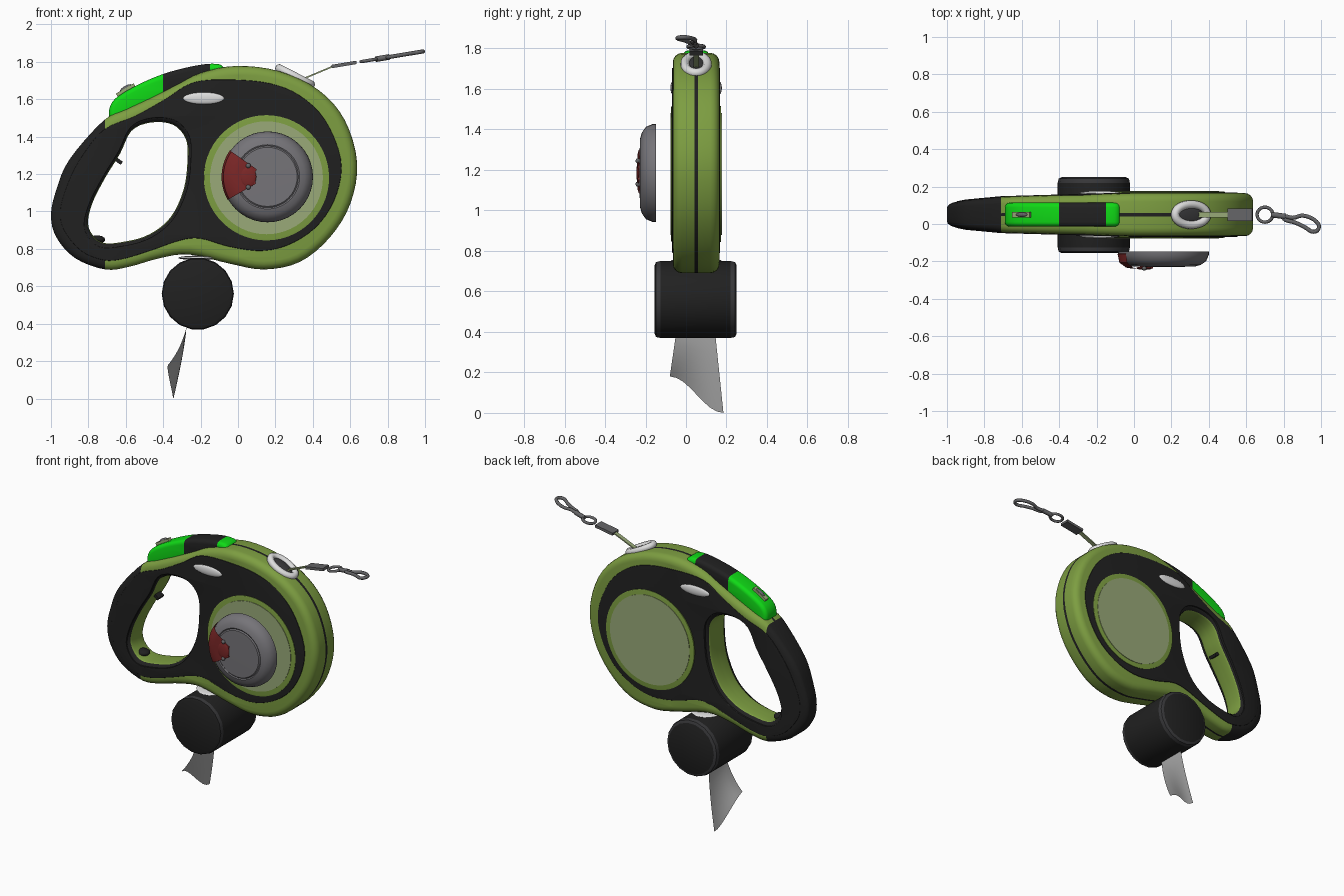
import bpy, bmesh, math
from mathutils import Matrix, Vector

if "Cube" in bpy.data.objects:
    bpy.data.objects.remove(bpy.data.objects["Cube"])

MID = 0.05   # y of the casing's middle plane
HALF = 0.115  # half thickness of the casing


def material(name, r, g, b):
    m = bpy.data.materials.new(name)
    m.use_nodes = True
    m.diffuse_color = (r, g, b, 1)
    m.node_tree.nodes["Principled BSDF"].inputs["Base Color"].default_value = (r, g, b, 1)
    return m


GREEN = material("leaf green", .205, .342, .053)
PALE = material("pale green", .32, .40, .19)
BLACK = material("soft black", .015, .015, .015)
CHARCOAL = material("charcoal", .04, .04, .043)
BRIGHT = material("bright green", .005, .70, .008)
GRAY = material("lamp gray", .18, .175, .19)
WHITE = material("white", .72, .72, .72)
RED = material("dark red", .20, .02, .02)
METAL = material("metal gray", .13, .13, .135)
FILM = material("bag film", .42, .42, .42)


def finish(name, bm, mats, rule=None, angle=35):
    bmesh.ops.remove_doubles(bm, verts=bm.verts, dist=1e-5)
    bmesh.ops.recalc_face_normals(bm, faces=bm.faces)
    bm.normal_update()
    if rule:
        for f in bm.faces:
            f.material_index = rule(f.calc_center_median(), f.normal)
    me = bpy.data.meshes.new(name)
    bm.to_mesh(me)
    bm.free()
    for m in mats:
        me.materials.append(m)
    me.shade_smooth()
    me.set_sharp_from_angle(angle=math.radians(angle))
    ob = bpy.data.objects.new(name, me)
    bpy.context.collection.objects.link(ob)
    return ob


def smooth_loop(pts, n=4):
    """Closed Catmull-Rom curve through the points."""
    out, c = [], len(pts)
    for i in range(c):
        a, b, d, e = (Vector(pts[(i + k) % c]) for k in (-1, 0, 1, 2))
        for j in range(n):
            t = j / n
            out.append(.5 * (2 * b + (d - a) * t + (2 * a - 5 * b + 4 * d - e) * t * t
                             + (3 * b - a - 3 * d + e) * t ** 3))
    return out


def curve_mesh(cu):
    ob = bpy.data.objects.new("temp", cu)
    bpy.context.collection.objects.link(ob)
    dg = bpy.context.evaluated_depsgraph_get()
    me = bpy.data.meshes.new_from_object(ob.evaluated_get(dg))
    bm = bmesh.new()
    bm.from_mesh(me)
    for f in bm.faces:
        f.material_index = 0
    bpy.data.objects.remove(ob)
    bpy.data.meshes.remove(me)
    return bm


def slab(name, loops, half, bevel, mats, rule=None, cuts_x=(), cuts_y=(), taper=None):
    """Bevelled plate in the xz plane, centred on the casing's middle."""
    cu = bpy.data.curves.new("temp", 'CURVE')
    cu.dimensions, cu.fill_mode = '2D', 'BOTH'
    cu.extrude, cu.bevel_depth, cu.bevel_resolution, cu.offset = half - bevel, bevel, 3, -bevel
    for loop in loops:
        s = cu.splines.new('POLY')
        s.points.add(len(loop) - 1)
        for p, q in zip(s.points, loop):
            p.co = (q[0], q[1], 0, 1)
        s.use_cyclic_u = True
    bm = curve_mesh(cu)
    for v in bm.verts:
        v.co = (v.co.x, v.co.z, v.co.y)
    bmesh.ops.remove_doubles(bm, verts=bm.verts, dist=1e-5)
    for axis, cuts in ((0, cuts_x), (1, cuts_y)):
        for c in cuts:
            co, no = Vector(), Vector()
            co[axis], no[axis] = c, 1
            bmesh.ops.bisect_plane(bm, geom=bm.verts[:] + bm.edges[:] + bm.faces[:],
                                   plane_co=co, plane_no=no)
    for v in bm.verts:
        v.co.y = MID + v.co.y * (taper(v.co.x) if taper else 1)
    return finish(name, bm, mats, rule)


def lathe(name, profile, cx, cz, mats, rule=None, steps=40, start=0, sweep=360):
    """Revolve (radius, y) points about an axis along y."""
    bm = bmesh.new()
    a = math.radians(start)
    vs = [bm.verts.new((cx + r * math.cos(a), y, cz + r * math.sin(a))) for r, y in profile]
    es = [bm.edges.new(p) for p in zip(vs, vs[1:])]
    bmesh.ops.spin(bm, geom=vs + es, cent=(cx, 0, cz), axis=(0, -1, 0),
                   angle=math.radians(sweep), steps=steps)
    return finish(name, bm, mats, rule)


def ball(name, loc, size, mat, tilt=0):
    bm = bmesh.new()
    bmesh.ops.create_uvsphere(bm, u_segments=24, v_segments=12, radius=1, matrix=Matrix.Translation(loc)
                              @ Matrix.Rotation(tilt, 4, 'Y') @ Matrix.Diagonal((*size, 1)))
    return finish(name, bm, [mat])


def box(name, loc, size, mat, tilt=0):
    bm = bmesh.new()
    bmesh.ops.create_cube(bm, size=1, matrix=Matrix.Translation(loc)
                          @ Matrix.Rotation(tilt, 4, 'Y') @ Matrix.Diagonal((*size, 1)))
    return finish(name, bm, [mat])


def tube(name, pts, radius, mat, cyclic=False):
    cu = bpy.data.curves.new("temp", 'CURVE')
    cu.dimensions, cu.bevel_depth, cu.bevel_resolution = '3D', radius, 2
    cu.use_fill_caps = True
    s = cu.splines.new('POLY')
    s.points.add(len(pts) - 1)
    for p, q in zip(s.points, pts):
        p.co = (*q, 1)
    s.use_cyclic_u = cyclic
    return finish(name, curve_mesh(cu), [mat], angle=60)


# Casing with hand hole, tapering towards the grip
outline = smooth_loop([(-1, .98), (-.97, 1.12), (-.9, 1.28), (-.72, 1.485), (-.6, 1.545), (-.47, 1.605),
                       (-.33, 1.675), (-.2, 1.74), (-.01, 1.778), (.22, 1.75), (.43, 1.65), (.57, 1.49),
                       (.637, 1.26), (.6, 1.04), (.49, .86), (.33, .73), (.14, .69), (-.04, .72), (-.26, .77),
                       (-.42, .75), (-.58, .705), (-.71, .69), (-.87, .75), (-.97, .86)])
hole = smooth_loop([(-.8, .92), (-.78, 1.04), (-.71, 1.18), (-.63, 1.31), (-.57, 1.43), (-.47, 1.475),
                    (-.35, 1.465), (-.28, 1.39), (-.27, 1.28), (-.29, 1.12), (-.36, .97), (-.47, .88),
                    (-.6, .84), (-.73, .835)])
GRIP = -.71


def taper(x):
    knots = [(-1.01, .5), (-.9, .68), (GRIP, .83), (0, 1), (2, 1)]
    for (a, u), (b, v) in zip(knots, knots[1:]):
        if x <= b:
            return u + (v - u) * (x - a) / (b - a)


def casing_rule(c, n):
    if abs(n.y) < .98 and n.x * (c.x + .52) + n.z * (c.z - 1.15) < 0:
        return int(abs(n.y) > .35)          # hole wall green, its rounded rim dark
    seam = abs(c.y - MID) < .008
    return int(c.x < GRIP or seam)


slab("casing", [outline, hole], HALF, .045, [GREEN, BLACK], casing_rule,
     (-.9, GRIP, 0), (-.009, .009), taper)

# Dark side panels, one plate showing on both sides
panel = smooth_loop([(-.95, 1), (-.92, 1.12), (-.85, 1.27), (-.72, 1.435), (-.55, 1.51), (-.39, 1.6), (-.24, 1.69),
                     (-.04, 1.705), (.17, 1.685), (.33, 1.62), (.465, 1.49), (.55, 1.28), (.53, 1.1),
                     (.44, .94), (.3, .835), (.14, .79), (-.04, .81), (-.2, .855), (-.31, .845), (-.47, .79),
                     (-.62, .745), (-.72, .74), (-.84, .79), (-.93, .9)])
wide_hole = [(-.52 + (p.x + .52) * 1.07, 1.15 + (p.y - 1.15) * 1.07) for p in hole]
slab("side_panels", [panel, wide_hole], HALF + .004, .004, [BLACK], None, (-.9, GRIP, 0), (), taper)

# Round badges and white lozenges on both sides
CX, CZ = .152, 1.18
for side, word in ((-1, "front"), (1, "back")):
    y = MID + side * HALF
    lathe(word + "_badge_ring", [(0, y), (.335, y), (.335, y + side * .007), (.325, y + side * .009),
                                 (0, y + side * .009)], CX, CZ, [GREEN], steps=56)
    lathe(word + "_badge", [(0, y), (.302, y), (.302, y + side * .012), (0, y + side * .012)],
          CX, CZ, [PALE], steps=56)
    ball(word + "_lozenge", (-.183, y, 1.605), (.11, .012, .032), WHITE)

# Lamp held off the front badge
LX, LZ = .158, 1.185
lathe("lamp", [(0, -.147), (.243, -.147), (.242, -.165), (.228, -.198), (.2, -.218), (.172, -.226),
               (.165, -.222), (.158, -.228), (0, -.23)], LX, LZ, [GRAY])
lathe("lamp_switch", [(.07, -.225), (.07, -.239), (.165, -.239), (.2, -.233), (.236, -.207),
                      (.246, -.16), (.23, -.15)], LX, LZ, [RED], steps=14, start=145, sweep=65)
ball("switch_nub", (.055, -.236, LZ), (.043, .009, .055), RED)
for z in (LZ + .06, LZ - .055):
    ball("switch_bolt", (.055, -.238, z), (.013, .011, .013), METAL)

# Brake button on the top edge
button = smooth_loop([(-.69, 1.53), (-.66, 1.6), (-.55, 1.67), (-.4, 1.735), (-.25, 1.775), (-.14, 1.79),
                      (-.08, 1.775), (-.09, 1.71), (-.3, 1.65), (-.5, 1.56), (-.66, 1.49)])
slab("brake_button", [button], .064, .025, [BRIGHT, BLACK],
     lambda c, n: int(-.4 < c.x < -.15), (-.4, -.15))
box("button_latch", (-.6, MID, 1.648), (.11, .03, .022), PALE, math.radians(-30))
ball("latch_pin", (-.6, MID, 1.66), (.035, .012, .012), METAL, math.radians(-30))

# Small stops inside the hand hole
box("hole_stop", (-.642, MID, 1.272), (.05, .06, .02), BLACK, math.radians(35))
ball("hole_foot", (-.755, MID, .85), (.045, .04, .022), BLACK)

# Cord outlet
tilt = math.radians(27)
frame = Matrix.Translation((.305, MID, 1.722)) @ Matrix.Rotation(tilt, 4, 'Y')
ring = [frame @ Vector((.095 * math.cos(a), .055 * math.sin(a), 0))
        for a in (math.tau * i / 32 for i in range(32))]
tube("outlet_ring", ring, .023, WHITE, True)
ball("outlet_throat", (.305, MID, 1.722), (.085, .045, .012), CHARCOAL, tilt)


# Cord, sleeve, swivel ring and snap hook along one rising line
def rise(x, y):
    return Vector((x, y, 1.775 + (x - .5) * .165))


slope = -math.atan(.165)
box("cord", (.415, MID, 1.737), (.2, .028, .008), PALE, -math.atan(.42))
box("cord_sleeve", rise(.567, MID), (.135, .066, .018), METAL, slope)
tube("swivel_ring", [rise(.7 + .042 * math.cos(a), MID + .04 * math.sin(a))
                     for a in (math.tau * i / 24 for i in range(24))], .009, METAL, True)
tube("swivel_neck", [rise(.735, .05), rise(.81, .04)], .015, METAL)
hook = smooth_loop([(.8, .043), (.85, .033), (.9, .045), (.955, .028), (.988, -.005), (.98, -.035), (.95, -.04),
                    (.91, -.015), (.86, .008), (.81, .022)])
tube("snap_hook", [rise(*p) for p in hook], .011, METAL, True)

# Bag dispenser under the casing
lathe("bag_dispenser", [(0, -.155), (.172, -.155), (.188, -.148), (.193, -.125), (.193, .22), (.188, .242),
                        (.172, .25), (0, .25)], -.215, .56, [BLACK, CHARCOAL],
      lambda c, n: int(.1 < abs(n.y) < .9), steps=18)
ball("dispenser_clip", (-.21, MID, .752), (.11, .125, .012), WHITE)

# Hanging bag with a slanted torn edge
bm = bmesh.new()
N = 8
grid = []
for i in range(N + 1):
    t, row = i / N, []
    for j in range(N + 1):
        s = j / N
        end = .18 * (1 + math.cos(math.pi * s)) / 2
        x = -.275 - t ** 1.3 * (.1 - .03 * s) + .012 * math.sin(5 * s + 3 * t) * t * (1 - s)
        y = -.05 - .03 * t + s * (.195 + .07 * t)
        row.append(bm.verts.new((x, y, .385 + (end - .385) * t)))
    grid.append(row)
for a, b in zip(grid, grid[1:]):
    for j in range(N):
        bm.faces.new((a[j], a[j + 1], b[j + 1], b[j]))
finish("waste_bag", bm, [FILM])
